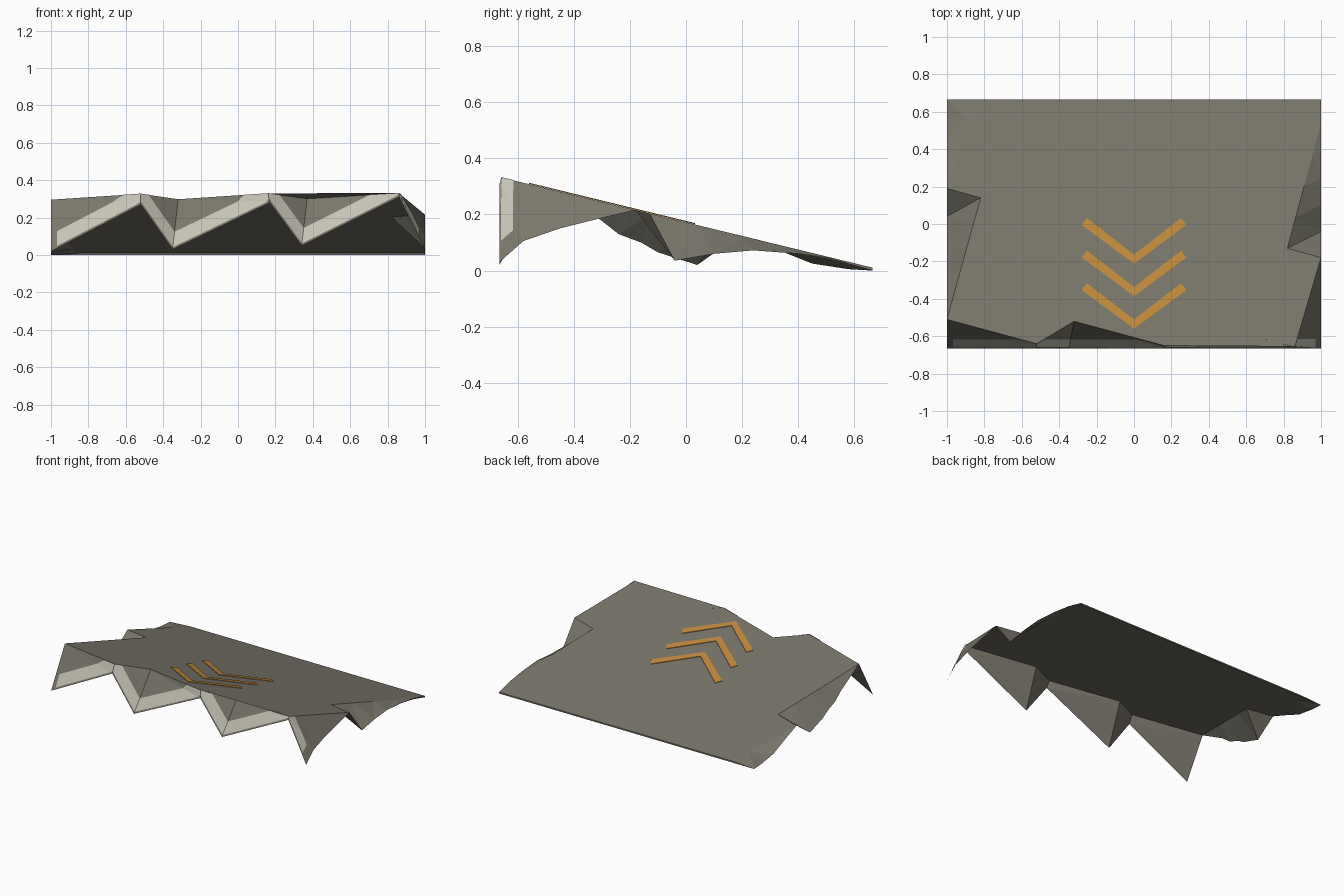
import bpy
import bmesh
from mathutils import Vector

cube = bpy.data.objects.get("Cube")
if cube:
    bpy.data.objects.remove(cube)


def material(name, rgb):
    mat = bpy.data.materials.new(name)
    mat.use_nodes = True
    mat.diffuse_color = (*rgb, 1)
    mat.node_tree.nodes["Principled BSDF"].inputs["Base Color"].default_value = (*rgb, 1)
    return mat


stone = material("warm grey", (0.19, 0.18, 0.145))
pale = material("pale grey", (0.56, 0.54, 0.46))
orange = material("orange", (0.53, 0.25, 0.045))


def add_object(name, bm, mat):
    mesh = bpy.data.meshes.new(name)
    bm.to_mesh(mesh)
    bm.free()
    mesh.materials.append(mat)
    obj = bpy.data.objects.new(name, mesh)
    bpy.context.collection.objects.link(obj)
    return obj


def on_ramp(x, y, lift=0.0):
    return Vector((x, y, 0.172 - 0.243 * y + lift))


# Folded skirt: pairs of deck edge point and lower edge point, walking round
stations = []


def fold(x, y, bx, bz):
    stations.append((on_ramp(x, y), Vector((bx, -0.665, bz))))


def side(start, end, x, lower):
    """One side tooth: the deck edge is divided evenly over the lower points."""
    a, b = on_ramp(*start), on_ramp(*end)
    for i, (y, z) in enumerate(lower):
        stations.append((a.lerp(b, i / (len(lower) - 1)), Vector((x, y, z))))


fold(-1, -0.51, -1, 0.02)
fold(-0.52, -0.64, -0.52, 0.27)
fold(-0.32, -0.52, -0.35, 0.03)
fold(0.16, -0.65, 0.17, 0.28)
fold(0.37, -0.53, 0.34, 0.05)
fold(0.86, -0.655, 0.86, 0.31)
side((0.86, -0.655), (1, -0.18), 1,
     [(-0.665, 0.03), (-0.58, 0.105), (-0.45, 0.15), (-0.31, 0.185), (-0.18, 0.216)])
side((1, -0.18), (0.82, -0.13), 1, [(-0.18, 0.216), (-0.04, 0.035)])
side((0.82, -0.13), (1, 0.54), 1,
     [(-0.04, 0.035), (0.1, 0.06), (0.24, 0.072), (0.4, 0.06), (0.54, 0.035)])
side((1, 0.54), (1, 0.665), 1, [(0.54, 0.035), (0.665, 0)])
side((-0.84, 0.665), (-1, 0.19), -1,
     [(0.665, 0), (0.58, 0.005), (0.45, 0.025), (0.3, 0.085), (0.19, 0.126)])
side((-1, 0.19), (-0.82, 0.14), -1, [(0.19, 0.126), (0.04, 0.02)])
side((-0.82, 0.14), (-1, -0.51), -1,
     [(0.04, 0.02), (-0.1, 0.065), (-0.16, 0.1), (-0.24, 0.13), (-0.31, 0.185), (-0.51, 0.296)])


def skirt_mesh():
    bm = bmesh.new()
    for i, (t0, b0) in enumerate(stations):
        t1, b1 = stations[(i + 1) % len(stations)]
        corners = []
        for p in (b0, b1, t1, t0):
            if all((p - q).length > 0.002 for q in corners):
                corners.append(p)
        if len(corners) > 2:
            bm.faces.new([bm.verts.new(p) for p in corners])
    bmesh.ops.triangulate(bm, faces=bm.faces[:])
    bm.normal_update()
    return bm


add_object("folded_skirt", skirt_mesh(), stone)

# Sloping deck inside the skirt's upper edge
bm = bmesh.new()
rim = []
for top, _ in stations:
    if not rim or (top - rim[-1]).length > 0.002:
        rim.append(top)
if (rim[0] - rim[-1]).length < 0.002:
    rim.pop()
deck = bm.faces.new([bm.verts.new(p) for p in rim])
bmesh.ops.triangulate(bm, faces=[deck])
add_object("ramp_deck", bm, stone)

# Pale trim: band of the skirt near the front, raised just off its face
bm = skirt_mesh()
for point, normal in (((0, -0.615, 0), (0, 1, 0)), ((0, -0.659, 0), (0, -1, 0)),
                      ((0.967, 0, 0), (1, 0, 0)), ((-0.967, 0, 0), (-1, 0, 0))):
    bmesh.ops.bisect_plane(bm, geom=bm.verts[:] + bm.edges[:] + bm.faces[:],
                           plane_co=point, plane_no=normal, clear_outer=True)
bm.normal_update()
for v in bm.verts:
    v.co += v.normal * 0.003
add_object("front_trim", bm, pale)

# Three painted chevrons pointing to the front
half = [(0, -0.212), (0.28, -0.005), (0.252, 0.032), (0, -0.163)]
outline = half + [(-x, y) for x, y in half[2:0:-1]]
for n in range(3):
    bm = bmesh.new()
    face = bm.faces.new([bm.verts.new(on_ramp(x, y - 0.174 * n, 0.001)) for x, y in outline])
    raised = bmesh.ops.extrude_face_region(bm, geom=[face])["geom"]
    bmesh.ops.translate(bm, vec=(0, 0, 0.004),
                        verts=[v for v in raised if isinstance(v, bmesh.types.BMVert)])
    bmesh.ops.recalc_face_normals(bm, faces=bm.faces[:])
    add_object(f"chevron_{n + 1}", bm, orange)
